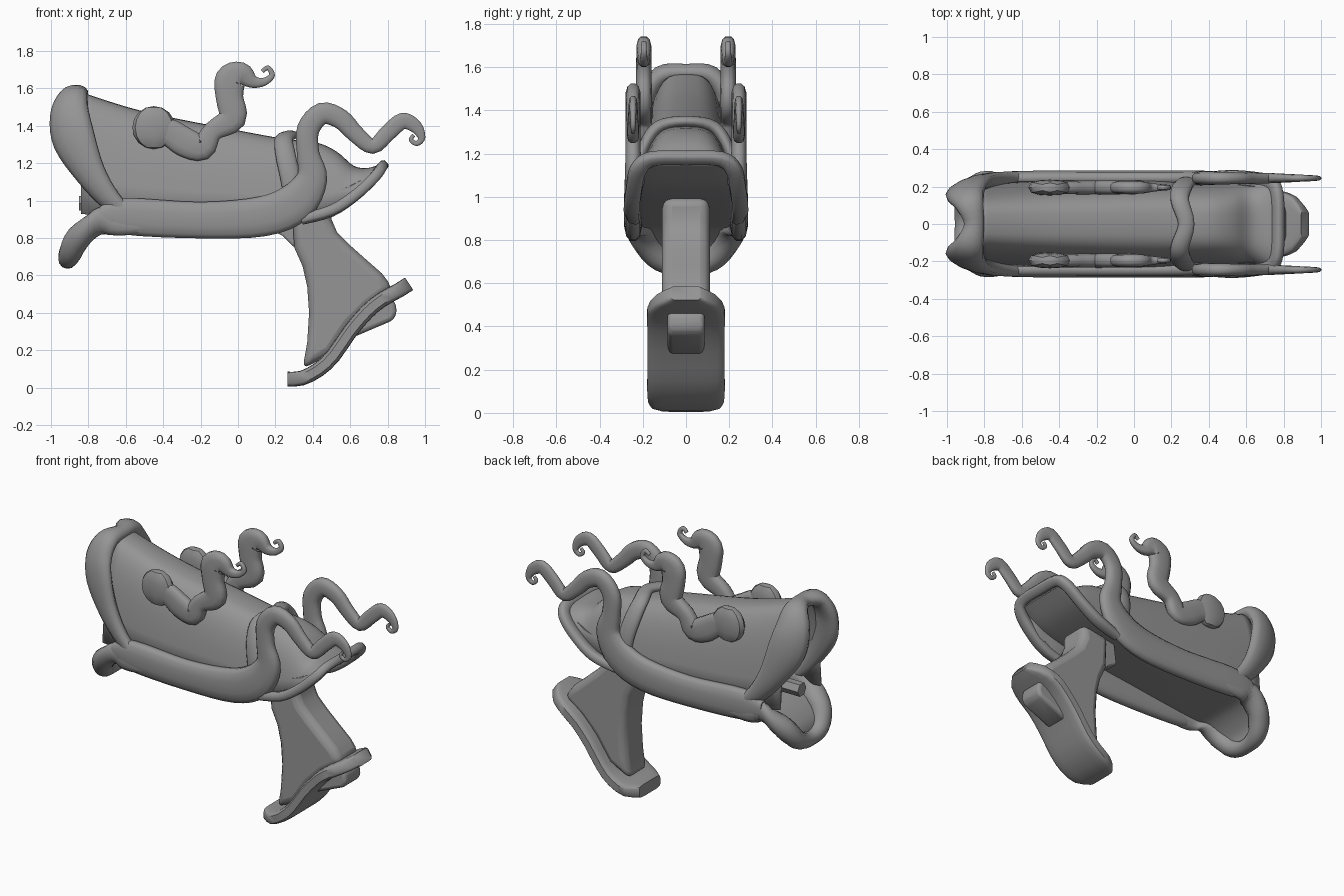
import bpy, bmesh, math
from mathutils import Vector

if "Cube" in bpy.data.objects:
    bpy.data.objects.remove(bpy.data.objects["Cube"])

grey = bpy.data.materials.new("mid_grey")
grey.use_nodes = True
grey.diffuse_color = (0.3, 0.3, 0.3, 1)
grey.node_tree.nodes["Principled BSDF"].inputs["Base Color"].default_value = (0.3, 0.3, 0.3, 1)


def finish(name, bm, mirror=False, bevel=0, shell=0, angle=40):
    bmesh.ops.recalc_face_normals(bm, faces=bm.faces)
    mesh = bpy.data.meshes.new(name)
    bm.to_mesh(mesh)
    bm.free()
    mesh.materials.append(grey)
    ob = bpy.data.objects.new(name, mesh)
    bpy.context.collection.objects.link(ob)
    if mirror:
        m = ob.modifiers.new("mirror", 'MIRROR')
        m.use_axis = (False, True, False)
    if shell:
        s = ob.modifiers.new("shell", 'SOLIDIFY')
        s.thickness = shell
    if bevel:
        b = ob.modifiers.new("bevel", 'BEVEL')
        b.width, b.segments = bevel, 3
    bpy.ops.object.select_all(action='DESELECT')
    ob.select_set(True)
    bpy.context.view_layer.objects.active = ob
    bpy.ops.object.shade_smooth_by_angle(angle=math.radians(angle))
    return ob


def smooth_path(pts, steps):
    # Catmull-Rom through points of any dimension
    p = [pts[0]] + list(pts) + [pts[-1]]
    out = []
    for i in range(1, len(p) - 2):
        for k in range(steps):
            t = k / steps
            out.append([0.5 * (2*b + (c - a)*t + (2*a - 5*b + 4*c - d)*t*t + (3*b - a - 3*c + d)*t**3)
                        for a, b, c, d in zip(p[i-1], p[i], p[i+1], p[i+2])])
    return out + [list(pts[-1])]


def spow(v, e):
    return math.copysign(abs(v) ** e, v)


def loft(bm, rings, cyclic=True, caps=True):
    vr = [[bm.verts.new(c) for c in r] for r in rings]
    n = len(vr[0])
    for r0, r1 in zip(vr, vr[1:]):
        for j in range(n if cyclic else n - 1):
            k = (j + 1) % n
            bm.faces.new((r0[j], r0[k], r1[k], r1[j]))
    if caps:
        bm.faces.new(vr[0])
        bm.faces.new(vr[-1])


def sweep(name, pts, hint=lambda y: (0, 1, 0), sides=12, power=1, steps=4, mirror=False, angle=40):
    # Points are (x, y, z, half size along the hint, half size across it)
    path = smooth_path(pts, steps)
    rings = []
    for i, q in enumerate(path):
        a, b = path[max(i - 1, 0)], path[min(i + 1, len(path) - 1)]
        t = (Vector(b[:3]) - Vector(a[:3])).normalized()
        h = Vector(hint(q[1]))
        u = (h - t * h.dot(t)).normalized()
        v = t.cross(u)
        ring = []
        for j in range(sides):
            w = 2 * math.pi * (j + 0.5) / sides
            ring.append(Vector(q[:3]) + u * q[3] * spow(math.cos(w), power) + v * q[4] * spow(math.sin(w), power))
        rings.append(ring)
    bm = bmesh.new()
    loft(bm, rings)
    return finish(name, bm, mirror, angle=angle)


def arch(half):
    # Complete a half arch that ends on the centre line
    return half + [(x, -y, z, a, b) for x, y, z, a, b in half[-2::-1]]


def flat(pts, y):
    # Side path: (x, z, half width in the side plane, half thickness)
    return [(x, y, z, t, w) for x, z, w, t in pts]


def slab(name, outline, half, bevel):
    bm = bmesh.new()
    loft(bm, [[(x, s * half, z) for x, z in outline] for s in (-1, 1)])
    return finish(name, bm, bevel=bevel, angle=50)


# Hood shell, narrowing upwards: (x, half width, top, base)
hood = [(-0.84, .22, 1.58, .93), (-0.5, .24, 1.475, .9), (0, .245, 1.375, .9), (.25, .24, 1.33, .9),
        (.42, .235, 1.31, .91), (.53, .23, 1.26, .96), (.62, .225, 1.185, 1.02), (.7, .23, 1.175, 1.1),
        (.77, .23, 1.2, 1.17)]
rings = []
for x, w, top, base in smooth_path(hood, 4):
    ring = []
    for j in range(25):
        a = math.pi * j / 24
        up = abs(math.sin(a)) ** .6
        ring.append((x, w * spow(math.cos(a), .6) * (1 - .22 * up), base + (top - base) * up))
    rings.append(ring)
bm = bmesh.new()
loft(bm, rings, cyclic=False, caps=False)
finish("hood", bm, shell=.015)

# Flared collar around the mouth
sweep("mouth_collar", arch([
    (-.57, .24, .91, .04, .035), (-.68, .237, 1.0, .06, .04), (-.785, .225, 1.14, .085, .045),
    (-.875, .2, 1.32, .12, .05), (-.9, .17, 1.46, .11, .05), (-.88, .11, 1.56, .08, .05),
    (-.855, 0, 1.575, .055, .042)]), hint=lambda y: (1, max(-.36, min(.36, 2 * y)), 0), angle=60)

# Lower lip rim hanging under the mouth
sweep("lower_lip", arch([
    (-.5, .24, .9, .035, .08), (-.62, .237, .9, .042, .09), (-.74, .228, .885, .048, .078),
    (-.85, .19, .805, .068, .068), (-.9, .115, .71, .06, .058), (-.91, 0, .68, .048, .045)]),
    hint=lambda y: (.6, 1.5 * y, .1), angle=60)

# Sloping recessed underside, running down into the lip and up to the rear edge
sweep("underside", [(x, 0, z, w, .012) for x, z, w in (
    (.74, 1.15, .19), (.6, 1.07, .21), (.42, 1.02, .22), (.2, .985, .23), (-.3, .92, .23),
    (-.64, .88, .23), (-.76, .85, .2), (-.86, .77, .16), (-.89, .7, .09))], power=.3)

# Side rims that turn up into curling rear tendrils
sweep("side_rim_tendril", flat([
    (-.74, .92, .05, .03), (-.6, .915, .1, .04), (-.2, .895, .1, .042), (.13, .915, .11, .042),
    (.31, .99, .11, .042), (.395, 1.12, .085, .038), (.375, 1.25, .062, .036), (.375, 1.38, .062, .036),
    (.45, 1.465, .06, .035), (.55, 1.435, .055, .032), (.63, 1.355, .048, .03), (.72, 1.29, .042, .028),
    (.8, 1.36, .045, .024), (.88, 1.425, .045, .02), (.95, 1.395, .036, .016), (.982, 1.335, .02, .012),
    (.955, 1.305, .014, .01), (.925, 1.325, .012, .01), (.94, 1.35, .01, .008)], .245),
    power=.8, mirror=True, angle=60)

# Upper tendrils with a round root
sweep("upper_tendril", flat([
    (-.45, 1.39, .07, .033), (-.36, 1.36, .075, .035), (-.28, 1.31, .08, .038), (-.19, 1.285, .07, .038),
    (-.135, 1.37, .055, .038), (-.03, 1.44, .075, .038), (-.045, 1.55, .075, .037), (-.04, 1.645, .085, .036),
    (.02, 1.675, .065, .034), (.08, 1.635, .035, .026), (.14, 1.635, .022, .018), (.182, 1.67, .016, .014),
    (.16, 1.71, .013, .012), (.13, 1.69, .011, .01)], .195), power=.7, mirror=True, angle=60)
bm = bmesh.new()
bmesh.ops.create_uvsphere(bm, u_segments=12, v_segments=8, radius=1)
for v in bm.verts:
    v.co = (-.45 + .115 * v.co.x, .195 + .042 * spow(v.co.y, .6), 1.39 + .115 * v.co.z)
finish("tendril_root", bm, mirror=True)

# Raised band across the hood
sweep("hood_band", arch([
    (.3, .23, 1.0, .055, .025), (.28, .225, 1.12, .055, .025), (.255, .19, 1.24, .055, .028),
    (.245, .125, 1.325, .05, .03), (.28, 0, 1.35, .045, .025)]), hint=lambda y: (1, 0, 0), angle=60)

# Rear flange following the slanted opening
sweep("rear_flange", arch([
    (.34, .24, .9, .03, .028), (.5, .25, .945, .038, .03), (.63, .243, 1.03, .038, .03),
    (.73, .222, 1.125, .038, .03), (.765, .16, 1.175, .035, .028), (.77, 0, 1.18, .035, .028)]),
    hint=lambda y: (.3, 4 * y, .3), sides=8, power=.6, angle=60)

# Short rod inside the mouth
bm = bmesh.new()
loft(bm, [[(x, .045 * math.cos(k * math.pi / 3), .985 + .045 * math.sin(k * math.pi / 3))
           for k in range(6)] for x in (-.85, -.55)])
finish("mouth_rod", bm)

# Grip with a narrow bracket in front, its butt plate and the rear nub
slab("grip", [(.29, .97), (.3, .75), (.345, .65), (.37, .54), (.38, .4), (.37, .24), (.345, .1),
              (.5, .18), (.6, .33), (.7, .43), (.83, .53), (.77, .61), (.69, .68), (.6, .76), (.53, .83),
              (.5, .9), (.5, 1.0)], .11, .045)
slab("grip_bracket", [(.18, .84), (.24, .81), (.3, .75), (.4, .75), (.4, .99), (.2, .99)], .05, .01)
sweep("butt_plate", [(x, 0, z, w, .04) for x, z, w in (
    (.915, .555, .07), (.86, .52, .145), (.77, .47, .18), (.69, .405, .18), (.6, .3, .18),
    (.51, .17, .18), (.43, .095, .18), (.34, .05, .165), (.265, .045, .11))], sides=16, power=.35, steps=2)
slab("butt_nub", [(.58, .28), (.63, .275), (.83, .36), (.85, .4), (.84, .46), (.76, .5), (.66, .42)], .085, .025)
